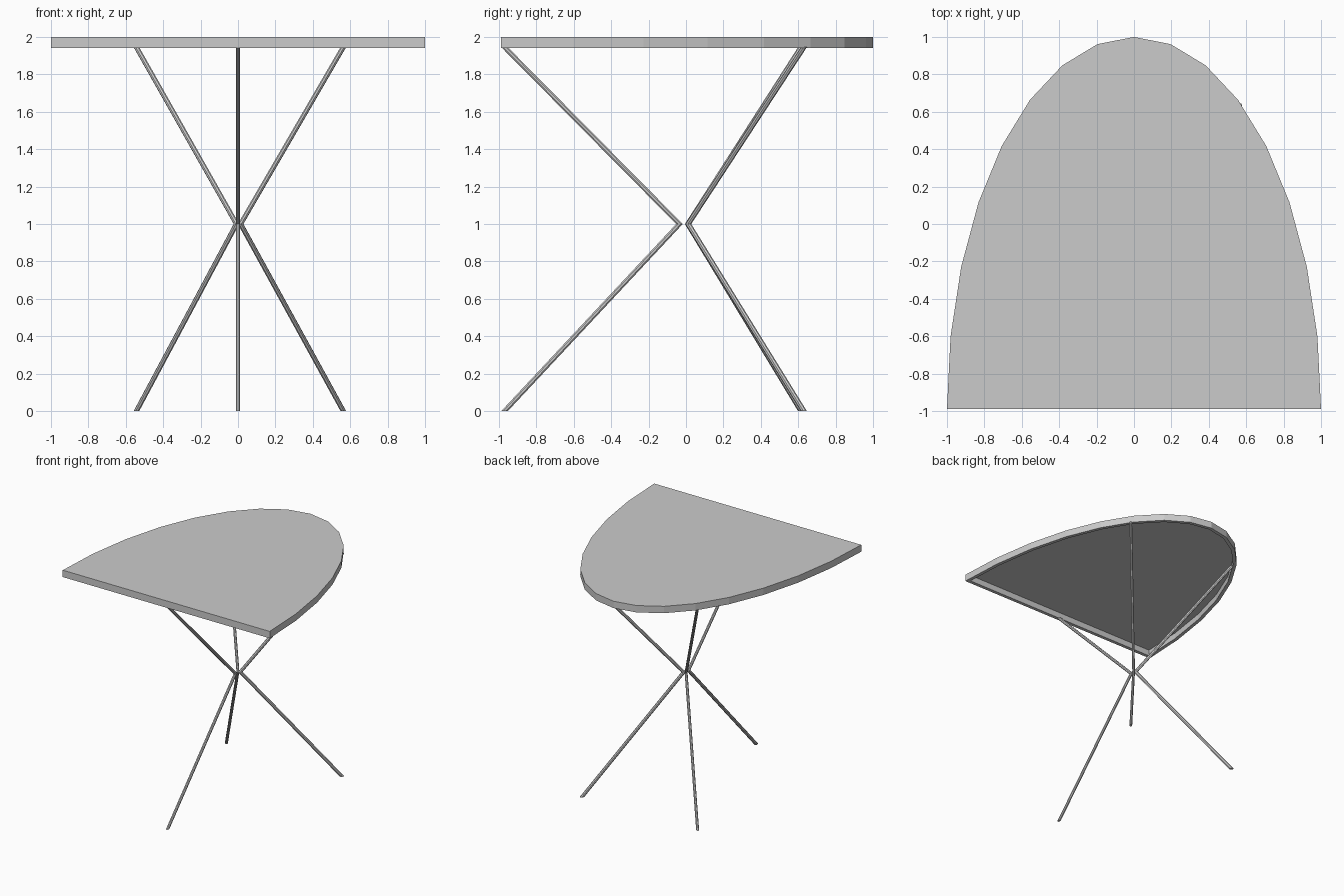
import bpy, bmesh, math
from mathutils import Vector

if "Cube" in bpy.data.objects:
    bpy.data.objects.remove(bpy.data.objects["Cube"])


def make_object(name, bm):
    bmesh.ops.recalc_face_normals(bm, faces=bm.faces)
    mesh = bpy.data.meshes.new(name)
    bm.to_mesh(mesh)
    bm.free()
    obj = bpy.data.objects.new(name, mesh)
    bpy.context.collection.objects.link(obj)
    return obj


# Tabletop: half-ellipse slab with a hollow underside and a thin rim
TOP, BOTTOM, CEILING, RIM = 2.0, 1.94, 1.993, 0.03
bm = bmesh.new()
outline = []
for i in range(17):
    t = math.radians(-90 + 11.25 * i)
    outline.append(bm.verts.new((math.sin(t), -0.99 + 1.99 * math.cos(t), TOP)))
top_face = bm.faces.new(outline)
ret = bmesh.ops.extrude_face_region(bm, geom=[top_face], use_keep_orig=True)
under = [g for g in ret["geom"] if isinstance(g, bmesh.types.BMFace)][0]
for v in under.verts:
    v.co.z = BOTTOM
bmesh.ops.recalc_face_normals(bm, faces=bm.faces)
bmesh.ops.inset_region(bm, faces=[under], thickness=RIM, use_even_offset=True)
ret = bmesh.ops.extrude_discrete_faces(bm, faces=[under])
# walls of the recess
hollow = ret["faces"][0]
rim_verts = [v for v in hollow.verts]
for v in rim_verts:
    v.co.z = CEILING
make_object("tabletop", bm)


# Legs: slanted rods with horizontal ends, meeting at mid height
def rod(name, start, end, radial=0.019, tangent=0.012, sides=8):
    start, end = Vector(start), Vector(end)
    out = Vector((end.x - start.x, end.y - start.y, 0)).normalized()
    side = Vector((-out.y, out.x, 0))
    bm = bmesh.new()
    rings = []
    for centre in (start, end):
        ring = []
        for k in range(sides):
            a = 2 * math.pi * (k + 0.5) / sides
            ring.append(bm.verts.new(centre + out * radial * math.cos(a)
                                     + side * tangent * math.sin(a)))
        rings.append(ring)
        bm.faces.new(ring)
    for k in range(sides):
        n = (k + 1) % sides
        bm.faces.new((rings[0][k], rings[0][n], rings[1][n], rings[1][k]))
    make_object(name, bm)


legs = {
    "front": ((0, -0.035), (0, -0.97)),
    "back_left": ((-0.008, 0.01), (-0.543, 0.615)),
    "back_right": ((0.014, 0.012), (0.563, 0.63)),
}
for name, (hub, tip) in legs.items():
    rod(name + "_lower_leg", (*hub, 1.0), (*tip, 0.0))
    rod(name + "_upper_leg", (*hub, 1.0), (*tip, 1.945))
